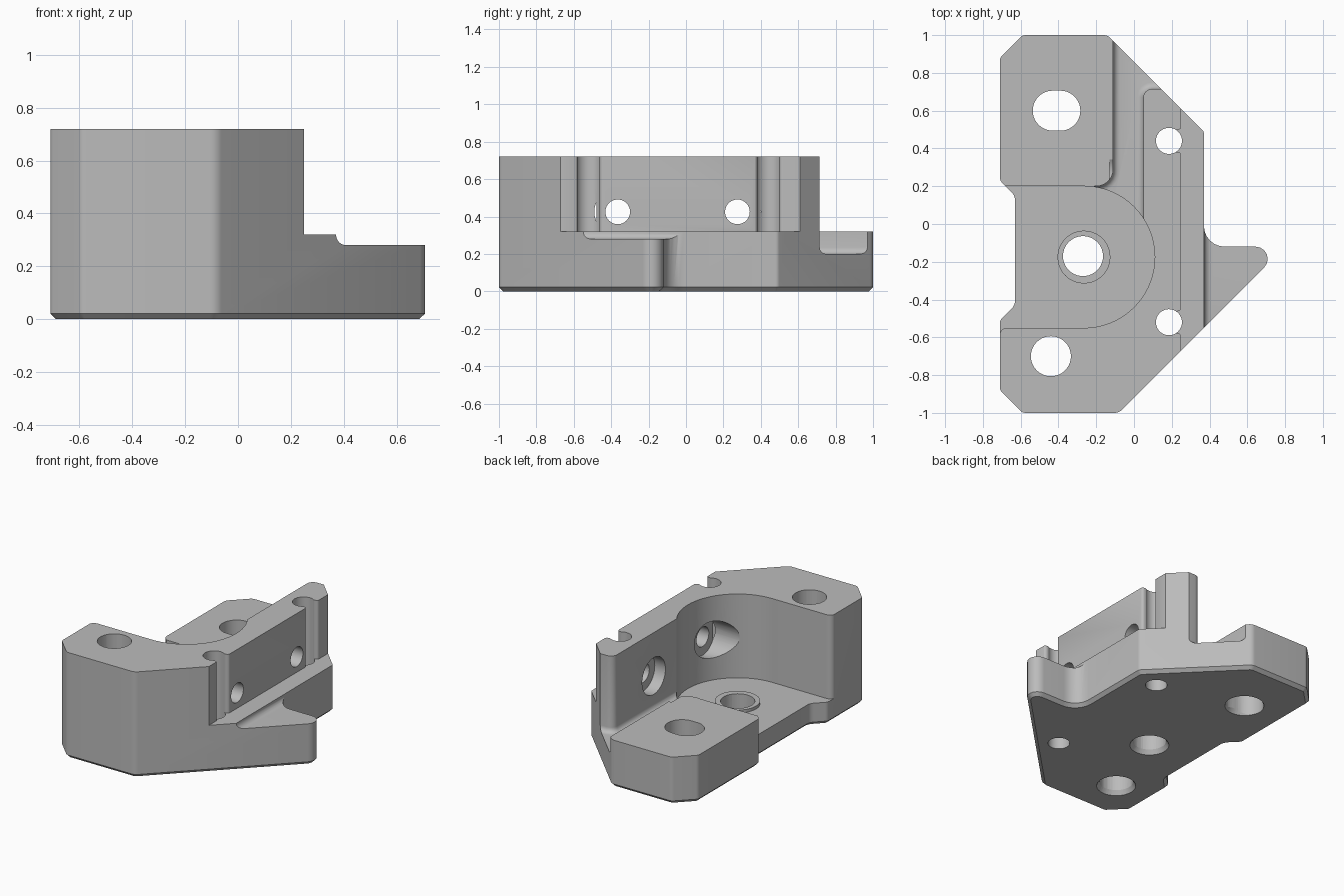
import bpy, bmesh, math
from mathutils import Vector

if "Cube" in bpy.data.objects:
    bpy.data.objects.remove(bpy.data.objects["Cube"], do_unlink=True)


def rounded(points, steps=6):
    """Outline whose corners (x, y, radius) are replaced by tangent arcs."""
    out, n = [], len(points)
    for i, p in enumerate(points):
        corner = Vector(p[:2])
        if len(p) < 3:
            out.append(corner)
            continue
        u = (Vector(points[i - 1][:2]) - corner).normalized()
        v = (Vector(points[(i + 1) % n][:2]) - corner).normalized()
        half = u.angle(v) / 2
        centre = corner + (u + v).normalized() * p[2] / math.sin(half)
        start = corner + u * p[2] / math.tan(half) - centre
        end = corner + v * p[2] / math.tan(half) - centre
        turn = math.atan2(start.x * end.y - start.y * end.x, start.dot(end))
        for k in range(steps + 1):
            a = turn * k / steps
            c, s = math.cos(a), math.sin(a)
            out.append(centre + Vector((c * start.x - s * start.y, s * start.x + c * start.y)))
    return out


def arc(cx, cy, r, a0, a1, steps=32):
    angles = [math.radians(a0 + (a1 - a0) * k / steps) for k in range(steps + 1)]
    return [(cx + r * math.cos(a), cy + r * math.sin(a)) for a in angles]


def prism(name, outline, z0, z1, bevel=0, segments=1, bevel_if=lambda e: True):
    """Extruded outline, with chosen bottom edges optionally bevelled."""
    bm = bmesh.new()
    bottom = bm.faces.new([bm.verts.new((p[0], p[1], z0)) for p in outline])
    top = bmesh.ops.extrude_face_region(bm, geom=[bottom])["geom"]
    bmesh.ops.translate(bm, vec=(0, 0, z1 - z0),
                        verts=[g for g in top if isinstance(g, bmesh.types.BMVert)])
    if bevel:
        edges = [e for e in bm.edges
                 if all(abs(v.co.z - z0) < 1e-5 for v in e.verts) and bevel_if(e)]
        bmesh.ops.bevel(bm, geom=edges, offset=bevel, segments=segments,
                        profile=0.5, affect='EDGES')
    bmesh.ops.recalc_face_normals(bm, faces=bm.faces)
    mesh = bpy.data.meshes.new(name)
    bm.to_mesh(mesh)
    bm.free()
    ob = bpy.data.objects.new(name, mesh)
    bpy.context.collection.objects.link(ob)
    return ob


def rod(name, r0, r1, length, location, axis='Z'):
    rot = (0, math.pi / 2, 0) if axis == 'X' else (0, 0, 0)
    bpy.ops.mesh.primitive_cone_add(vertices=40, radius1=r0, radius2=r1, depth=length,
                                    location=location, rotation=rot)
    ob = bpy.context.object
    ob.name = name
    return ob


def box(x0, x1, y0, y1):
    return [(x0, y0), (x1, y0), (x1, y1), (x0, y1)]


def combine(target, tool, operation='DIFFERENCE'):
    tool.hide_render = True
    bpy.context.view_layer.objects.active = target
    mod = target.modifiers.new("cut", 'BOOLEAN')
    mod.operation, mod.solver, mod.object = operation, 'EXACT', tool
    bpy.ops.object.modifier_apply(modifier=mod.name)
    bpy.data.objects.remove(tool, do_unlink=True)


TOP, LEDGE, CHANNEL, FLOOR = 0.72, 0.32, 0.20, 0.15
CX, CY, R = -0.265, -0.175, 0.375

# Full-height body with a chamfered foot
body = prism("bracket_body", rounded([
    (-0.59, -1, 0.04), (-0.08, -1, 0.06), (0.80, -0.12, 0.065), (0.37, -0.12, 0.11),
    (0.37, 0.49, 0.03), (-0.14, 1, 0.05), (-0.59, 1, 0.04), (-0.71, 0.88, 0.04),
    (-0.71, 0.23, 0.04), (-0.63, 0.15, 0.06), (-0.63, -0.43, 0.06), (-0.71, -0.51, 0.04),
    (-0.71, -0.88, 0.04)]), 0, TOP, bevel=0.022)

# Outer ledge, and the lower pointed lug with a fillet against it
combine(body, prism("ledge_cut", box(0.25, 1, -1.2, 1.2), LEDGE, 1))
combine(body, prism("lug_cut", box(0.371, 1, -0.9, 0.1), 0.28, 1, 0.038, 6,
                    lambda e: all(v.co.x < 0.4 for v in e.verts)))

# Channel between the wall and the clamp block, with a filleted floor
combine(body, prism("channel_cut", rounded([
    (0.05, -0.1), (0.05, 0.715, 0.045), (0.6, 0.715), (0.6, 1.2), (-0.11, 1.2),
    (-0.11, 0.2, 0.09), (-0.21, 0.2), (-0.21, -0.1)]), CHANNEL, 1, 0.035, 5))

# Space above the clamp block
combine(body, prism("block_top_cut", box(-1, -0.04, -0.1, 1.2), LEDGE, 1))

# Round-ended pocket, open on one side
pocket = arc(CX, CY, R, -90, 90, 48) + [(-0.9, CY + R), (-0.9, -0.8), (-0.712, -0.8)]
lip = rounded([(-0.712, -0.8), (-0.712, CY - R, 0.04), (CX, CY - R)])[1:-1]
combine(body, prism("pocket_cut", pocket + lip, FLOOR, 1))

# Raised collar on the pocket floor
combine(body, rod("collar", 0.14, 0.14, 0.06, (CX, CY, FLOOR - 0.01)), 'UNION')

# Main vertical holes, countersunk underneath; the block hole is a short slot
for name, x, y, stretch in (("collar", CX - 0.005, CY + 0.005, 0),
                            ("wall", -0.44, -0.70, 0), ("block", -0.41, 0.60, 0.02)):
    r = 0.106
    slot = arc(x + stretch, y, r, -90, 90, 20) + arc(x - stretch, y, r, 90, 270, 20)
    if not stretch:
        slot = arc(x, y, r, 0, 360, 40)[:-1]
    combine(body, prism(name + "_hole", slot, -0.1, 1))
    combine(body, rod(name + "_countersink", 0.148, 0.10, 0.08, (x, y, 0)))

# Small vertical holes opening through the outer wall face
for y in (0.44, -0.52):
    combine(body, rod("rod_hole", 0.069, 0.069, 2, (0.185, y, 0.5)))
    half = [(0.185, -0.058), (0.252, -0.058, 0.022), (0.252, -0.10), (0.4, -0.10)]
    side = half + [(p[0], -p[1], *p[2:]) for p in reversed(half)]
    combine(body, prism("rod_slot", [(q.x, q.y + y) for q in rounded(side)], LEDGE, 1))

# Cross holes through the wall, counterbored from the inside
for y in (0.275, -0.365):
    combine(body, rod("cross_hole", 0.066, 0.066, 0.6, (0.1, y, 0.425), 'X'))
    combine(body, rod("cross_counterbore", 0.125, 0.125, 0.26, (0, y, 0.425), 'X'))

# Single grey finish
grey = bpy.data.materials.new("plain_grey")
grey.use_nodes = True
colour = (0.5, 0.5, 0.5, 1)
grey.diffuse_color = colour
grey.node_tree.nodes["Principled BSDF"].inputs["Base Color"].default_value = colour
body.data.materials.clear()
body.data.materials.append(grey)
for poly in body.data.polygons:
    poly.material_index = 0

bpy.ops.object.select_all(action='DESELECT')
body.select_set(True)
bpy.context.view_layer.objects.active = body
bpy.ops.object.shade_smooth_by_angle(angle=math.radians(25))
